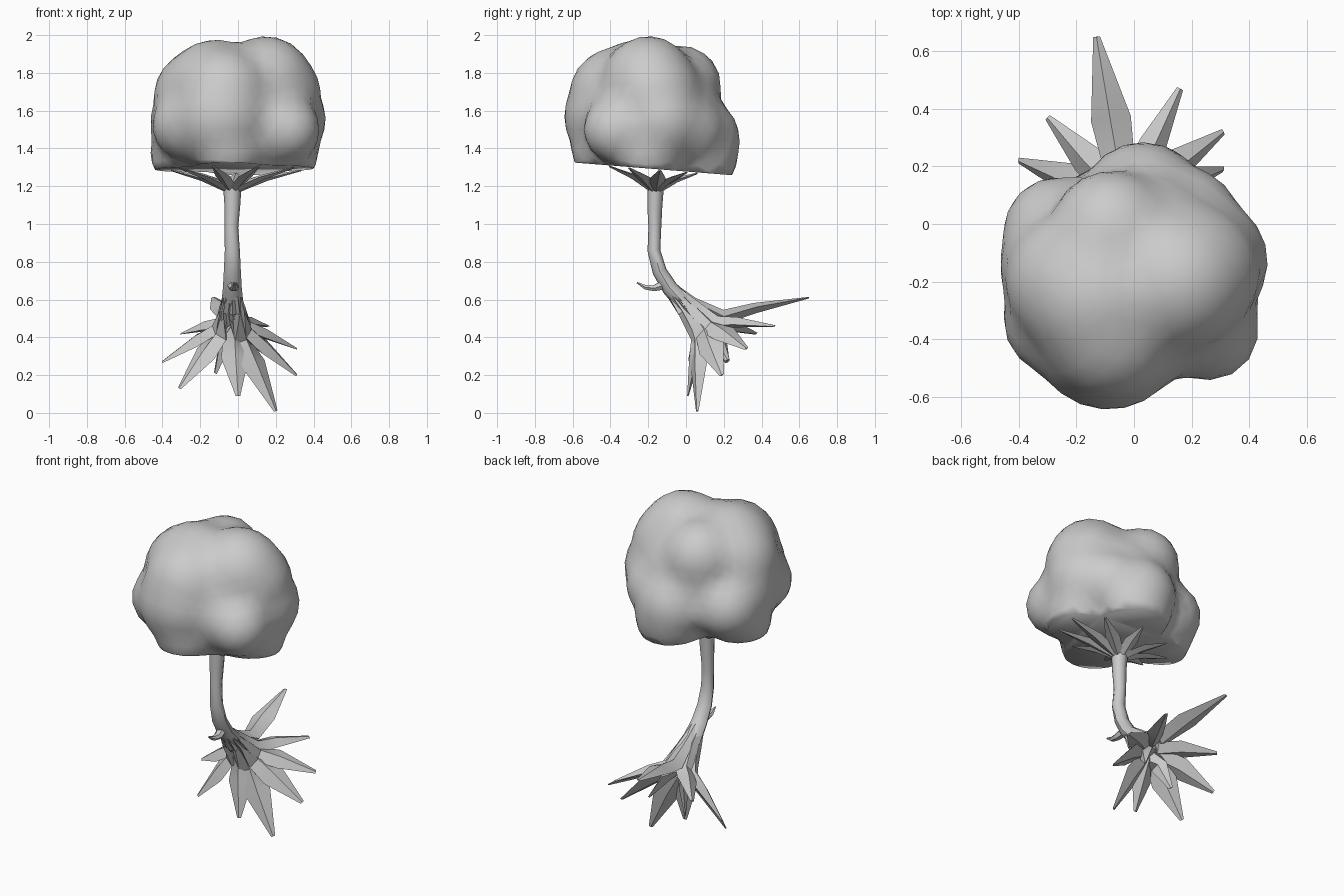
import bpy, bmesh, math
from mathutils import Vector

cube = bpy.data.objects.get("Cube")
if cube:
    bpy.data.objects.remove(cube, do_unlink=True)

mat = bpy.data.materials.new("plain grey")
mat.use_nodes = True
mat.diffuse_color = (0.6, 0.6, 0.6, 1)
mat.node_tree.nodes["Principled BSDF"].inputs["Base Color"].default_value = (0.6, 0.6, 0.6, 1)


def finish(bm, name, angle):
    bmesh.ops.recalc_face_normals(bm, faces=bm.faces)
    mesh = bpy.data.meshes.new(name)
    bm.to_mesh(mesh)
    bm.free()
    mesh.materials.append(mat)
    obj = bpy.data.objects.new(name, mesh)
    bpy.context.collection.objects.link(obj)
    bpy.ops.object.select_all(action='DESELECT')
    obj.select_set(True)
    bpy.context.view_layer.objects.active = obj
    bpy.ops.object.shade_smooth_by_angle(angle=math.radians(angle))


def limb(name, path, sizes, sides, ref, angle=35):
    """Tapered tube along a path; sizes are (half width, half height)."""
    bm = bmesh.new()
    pts = [Vector(p) for p in path]
    rings = []
    for i, p in enumerate(pts):
        t = (pts[min(i + 1, len(pts) - 1)] - pts[max(i - 1, 0)]).normalized()
        side = t.cross(Vector(ref)).normalized()
        up = side.cross(t)
        w, h = sizes[i]
        ring = []
        for k in range(sides):
            a = 2 * math.pi * k / sides
            ring.append(bm.verts.new(p + side * w * math.cos(a) + up * h * math.sin(a)))
        rings.append(ring)
    for r, s in zip(rings, rings[1:]):
        for k in range(sides):
            n = (k + 1) % sides
            bm.faces.new((r[k], r[n], s[n], s[k]))
    bm.faces.new(rings[0])
    bm.faces.new(rings[-1])
    finish(bm, name, angle)


# Canopy: outer envelope of overlapping lumps (x, y, z, radius)
lumps = [
    (0, -0.18, 1.55, 0.38), (0.15, -0.2, 1.75, 0.25), (-0.12, -0.25, 1.7, 0.28),
    (-0.09, -0.38, 1.57, 0.27), (0.26, -0.37, 1.5, 0.18), (0.24, -0.13, 1.55, 0.23),
    (-0.22, -0.15, 1.53, 0.25), (-0.27, -0.34, 1.52, 0.19), (0.03, 0.07, 1.45, 0.22),
    (-0.27, -0.02, 1.47, 0.19), (-0.08, -0.02, 1.74, 0.21), (-0.29, -0.12, 1.37, 0.18),
    (-0.05, -0.42, 1.4, 0.19), (0.05, 0.07, 1.36, 0.21), (0.23, -0.2, 1.38, 0.2),
    (-0.2, -0.2, 1.68, 0.25), (0.19, -0.17, 1.69, 0.25), (-0.08, -0.37, 1.69, 0.25),
    (0.18, 0.01, 1.5, 0.19),
]
centre = Vector((0, -0.18, 1.5))


def reach(d):
    best = 0.2
    for x, y, z, r in lumps:
        c = Vector((x, y, z)) - centre
        b = d.dot(c)
        disc = b * b - c.length_squared + r * r
        if disc > 0:
            best = max(best, b + math.sqrt(disc))
    return best


bm = bmesh.new()
bmesh.ops.create_icosphere(bm, subdivisions=4, radius=1)
for v in bm.verts:
    d = v.co.normalized()
    v.co = centre + d * reach(d)
bmesh.ops.smooth_vert(bm, verts=bm.verts, factor=0.5,
                      use_axis_x=True, use_axis_y=True, use_axis_z=True)
# Slanted flat underside
cut = bmesh.ops.bisect_plane(bm, geom=bm.verts[:] + bm.edges[:] + bm.faces[:],
                             plane_co=(0, -0.59, 1.325), plane_no=(0, -0.08, -1),
                             clear_outer=True)
rim = [e for e in cut["geom_cut"] if isinstance(e, bmesh.types.BMEdge)]
bmesh.ops.edgeloop_fill(bm, edges=rim)
finish(bm, "canopy", 80)

# Curved trunk, flaring into the roots
limb("trunk",
     [(-0.03, -0.16, 1.22), (-0.03, -0.165, 1.1), (-0.035, -0.165, 0.98),
      (-0.03, -0.17, 0.86), (-0.03, -0.14, 0.75), (-0.03, -0.085, 0.66),
      (-0.03, 0.0, 0.57), (-0.03, 0.08, 0.48), (-0.03, 0.12, 0.43)],
     [(0.05, 0.045), (0.042, 0.04), (0.036, 0.034), (0.04, 0.034),
      (0.045, 0.038), (0.05, 0.042), (0.06, 0.05), (0.075, 0.06), (0.03, 0.03)],
     8, (0, -1, 0), 50)

# Broken side shoot on the trunk
limb("trunk_stub",
     [(-0.03, -0.11, 0.68), (-0.02, -0.17, 0.66), (-0.02, -0.215, 0.665), (-0.02, -0.26, 0.69)],
     [(0.03, 0.03), (0.025, 0.018), (0.018, 0.014), (0.004, 0.004)], 6, (0, 0, 1))

# Blade-shaped roots: tip and half width
roots = [
    (0.2, 0.06, 0.01, 0.075), (0.0, 0.01, 0.09, 0.075), (-0.31, 0.05, 0.13, 0.075),
    (-0.4, 0.22, 0.27, 0.07), (0.31, 0.19, 0.2, 0.075), (0.31, 0.32, 0.34, 0.065),
    (-0.3, 0.37, 0.42, 0.06), (0.16, 0.47, 0.46, 0.05), (-0.13, 0.65, 0.61, 0.07),
    (-0.12, 0.18, 0.21, 0.05), (0.1, 0.22, 0.28, 0.05),
]
node = Vector((-0.03, 0.08, 0.48))
trunk_dir = Vector((0, 0.7, -0.7)).normalized()
for i, (x, y, z, w) in enumerate(roots):
    tip = Vector((x, y, z))
    out = tip - node
    spread = (out - trunk_dir * out.dot(trunk_dir)).normalized()
    limb(f"root_{i + 1}",
         [Vector((-0.03, -0.085, 0.66)) + spread * 0.025,
          Vector((-0.03, 0.01, 0.56)) + spread * 0.04,
          node + out * 0.2, node + out * 0.5 + Vector((0, 0, 0.01)), tip],
         [(0.012, 0.012), (0.035, 0.025), (0.055, 0.04), (w, 0.028), (0.012, 0.004)],
         4, (0, -0.5, 0.85), 40)

# Branches fanning out under the canopy
count = 9
for i in range(count):
    a = 2 * math.pi * (i + 0.25) / count
    x, y = -0.01 + 0.35 * math.cos(a), -0.18 + 0.24 * math.sin(a)
    start = Vector((-0.03, -0.16, 1.18))
    tip = Vector((x, y, 1.32 - 0.08 * (y + 0.59)))
    limb(f"branch_{i + 1}",
         [start, start.lerp(tip, 0.5) + Vector((0, 0, 0.01)), tip],
         [(0.028, 0.025), (0.042, 0.014), (0.008, 0.004)], 4, (0, 0, 1), 30)
